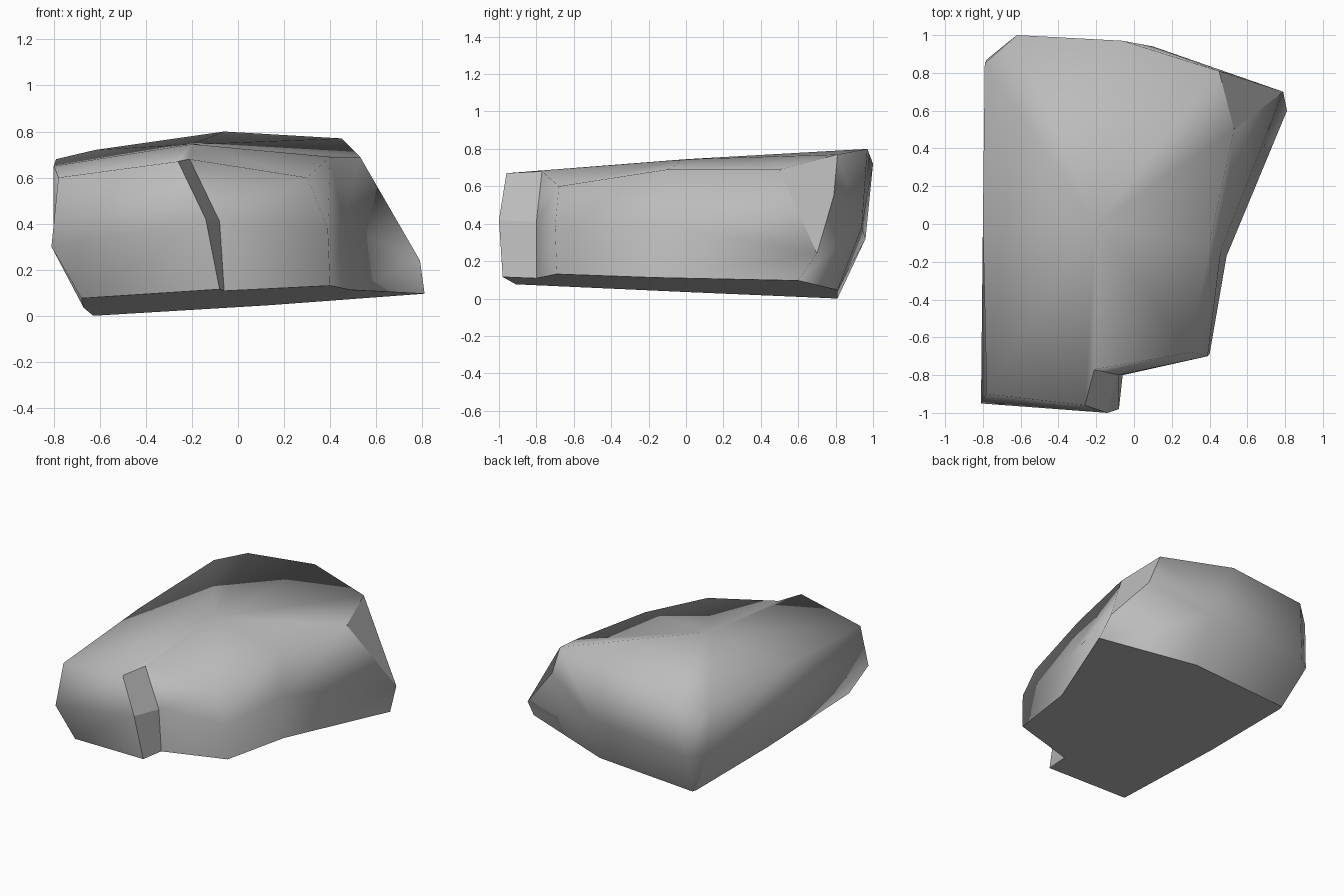
import bpy
import bmesh
from mathutils import Vector

default_cube = bpy.data.objects.get("Cube")
if default_cube:
    bpy.data.objects.remove(default_cube, do_unlink=True)

# Single stone colour
stone_grey = bpy.data.materials.new("stone grey")
stone_grey.use_nodes = True
colour = (.5, .5, .5, 1)
stone_grey.diffuse_color = colour
stone_grey.node_tree.nodes["Principled BSDF"].inputs["Base Color"].default_value = colour


def base_point(x, y):
    """Point on the slightly tilted underside plane."""
    return Vector((x, y, .075 + .06 * x - .046 * y))


# Vertical creases around the boulder: underside (x, y), waist, shoulder
creases = {
    "front right corner": ((-.68, -.91), (-.81, -.95, .3), (-.78, -.9, .6)),
    "ledge outer": ((-.08, -.98), (-.14, -1, .42), (-.26, -.96, .67)),
    "ledge inner": ((-.06, -.8), (-.08, -.8, .41), (-.21, -.77, .68)),
    "front left corner": ((.4, -.69), (.39, -.7, .38), (.3, -.68, .6)),
    "left side": ((.49, -.17), (.46, -.14, .4), (.4, -.1, .69)),
    "chip front": ((.81, .6), (.79, .7, .24), (.53, .5, .69)),
    "chip back": ((.81, .6), (.79, .7, .24), (.45, .81, .77)),
    "back": ((.13, .81), (.1, .94, .38), (-.06, .97, .8)),
    "back right": ((-.62, .81), (-.67, .96, .32), (-.62, 1, .72)),
    "back right bevel": ((-.63, .78), (-.78, .87, .33), (-.79, .85, .68)),
    "right side": ((-.67, 0), (-.8, 0, .33), (-.8, 0, .65)),
}

bm = bmesh.new()
known = {}


def vertex(point):
    """Reuse a vertex where creases meet."""
    key = tuple(point)
    if key not in known:
        known[key] = bm.verts.new(point)
    return known[key]


def face(*corners):
    """Make a face, dropping repeated corners."""
    unique = list(dict.fromkeys(corners))
    if len(unique) > 2:
        return bm.faces.new(unique)


columns = {name: [vertex(base_point(*low)), vertex(waist), vertex(shoulder)]
           for name, (low, waist, shoulder) in creases.items()}
names = list(columns)
crown = vertex((-.2, 0, .745))

# Side walls and the crown fan
hard_faces = []
for name, following in zip(names, names[1:] + names[:1]):
    here, there = columns[name], columns[following]
    for low, high in zip(range(2), range(1, 3)):
        wall = face(here[low], there[low], there[high], here[high])
        if wall and name in ("ledge outer", "chip front"):
            hard_faces.append(wall)
    face(here[2], there[2], crown)

# Flat underside
hard_faces.append(face(*[columns[name][0] for name in reversed(names)]))

# Bend the back edge of the chipped corner
foot, tip = columns["chip back"][1:]
edge = bm.edges.get((foot, tip))
_, bend = bmesh.utils.edge_split(edge, foot, .5)
bend.co = (.53, .79, .55)

# Smooth stone with crisp borders on the broken and cut surfaces
bmesh.ops.recalc_face_normals(bm, faces=bm.faces[:])
for polygon in bm.faces:
    polygon.smooth = True
for polygon in hard_faces:
    for edge in polygon.edges:
        edge.smooth = False
for low, high in zip(columns["ledge outer"], columns["ledge outer"][1:]):
    bm.edges.get((low, high)).smooth = False

mesh = bpy.data.meshes.new("boulder")
bm.to_mesh(mesh)
bm.free()
mesh.materials.append(stone_grey)
boulder = bpy.data.objects.new("boulder", mesh)
bpy.context.collection.objects.link(boulder)
